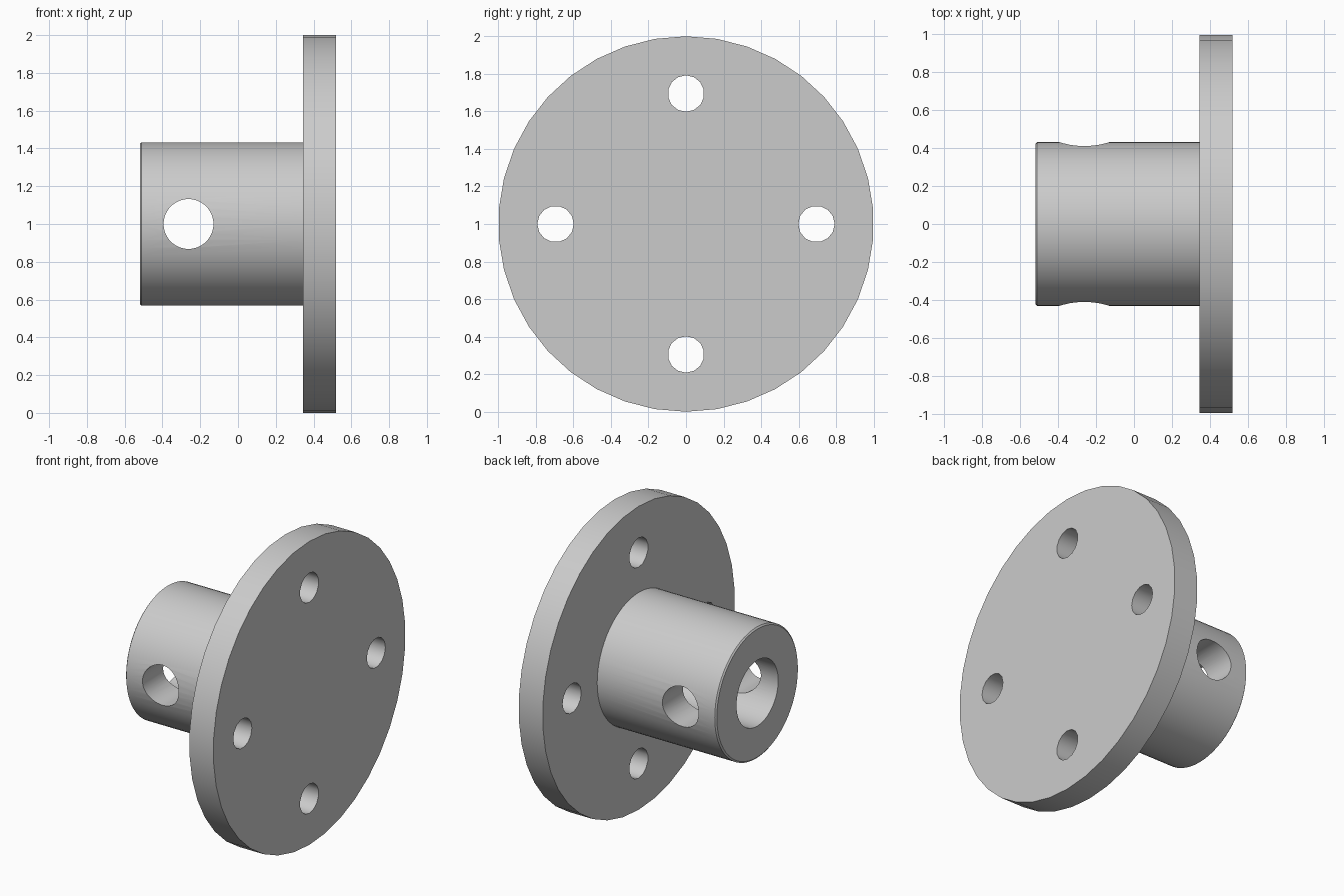
import bpy, bmesh
from math import sin, cos, pi, radians
from mathutils import Matrix

cube = bpy.data.objects.get("Cube")
if cube:
    bpy.data.objects.remove(cube, do_unlink=True)

grey = bpy.data.materials.new("plain grey")
grey.use_nodes = True
grey.diffuse_color = (0.6, 0.6, 0.6, 1)
grey.node_tree.nodes["Principled BSDF"].inputs["Base Color"].default_value = (0.6, 0.6, 0.6, 1)

AXIS_Z = 1.0        # height of the shared axis
FLANGE_BACK, FLANGE_FACE = 0.345, 0.52
HUB_END = -0.52


def lathe(name, profile, sides, closed=False, matrix=Matrix()):
    """Turn (x, radius) points around the x axis; cap both ends unless closed."""
    bm = bmesh.new()
    rings = [[bm.verts.new((x, r * sin(2 * pi * i / sides), r * cos(2 * pi * i / sides)))
              for i in range(sides)] for x, r in profile]
    pairs = list(zip(rings, rings[1:]))
    if closed:
        pairs.append((rings[-1], rings[0]))
    else:
        bm.faces.new(rings[0])
        bm.faces.new(rings[-1])
    for a, b in pairs:
        for i in range(sides):
            j = (i + 1) % sides
            bm.faces.new((a[i], a[j], b[j], b[i]))
    bmesh.ops.recalc_face_normals(bm, faces=bm.faces)
    mesh = bpy.data.meshes.new(name)
    bm.to_mesh(mesh)
    bm.free()
    mesh.materials.append(grey)
    obj = bpy.data.objects.new(name, mesh)
    obj.matrix_world = Matrix.Translation((0, 0, AXIS_Z)) @ matrix
    bpy.context.collection.objects.link(obj)
    return obj


def select(obj):
    bpy.ops.object.select_all(action='DESELECT')
    obj.select_set(True)
    bpy.context.view_layer.objects.active = obj


def drill(obj, cutter):
    cutter.hide_render = True
    mod = obj.modifiers.new("hole", 'BOOLEAN')
    mod.operation, mod.solver, mod.object = 'DIFFERENCE', 'EXACT', cutter
    select(obj)
    bpy.ops.object.modifier_apply(modifier=mod.name)
    bpy.data.objects.remove(cutter, do_unlink=True)


# Flange disc with four bolt holes
flange = lathe("flange", [(FLANGE_BACK, 1), (FLANGE_FACE, 1)], 38)
for k in range(4):
    place = Matrix.Rotation(k * pi / 2, 4, 'X') @ Matrix.Translation((0, 0, 0.695))
    drill(flange, lathe("bolt_hole", [(0.2, 0.097), (0.7, 0.097)], 14, matrix=place))

# Hub tube with a blind bore and slightly eased outer rim, seated in the flange
seat = FLANGE_BACK + 0.02
hub = lathe("hub", [(HUB_END, 0.217), (HUB_END, 0.422), (HUB_END + 0.008, 0.432),
                    (seat, 0.432), (seat, 0.217)], 64, closed=True)

# Cross hole through both hub walls
across = Matrix.Translation((-0.262, 0, 0)) @ Matrix.Rotation(pi / 2, 4, 'Z')
drill(hub, lathe("cross_hole", [(-0.7, 0.132), (0.7, 0.132)], 48, matrix=across))

for part in (flange, hub):
    select(part)
    bpy.ops.object.shade_smooth_by_angle(angle=radians(30))
